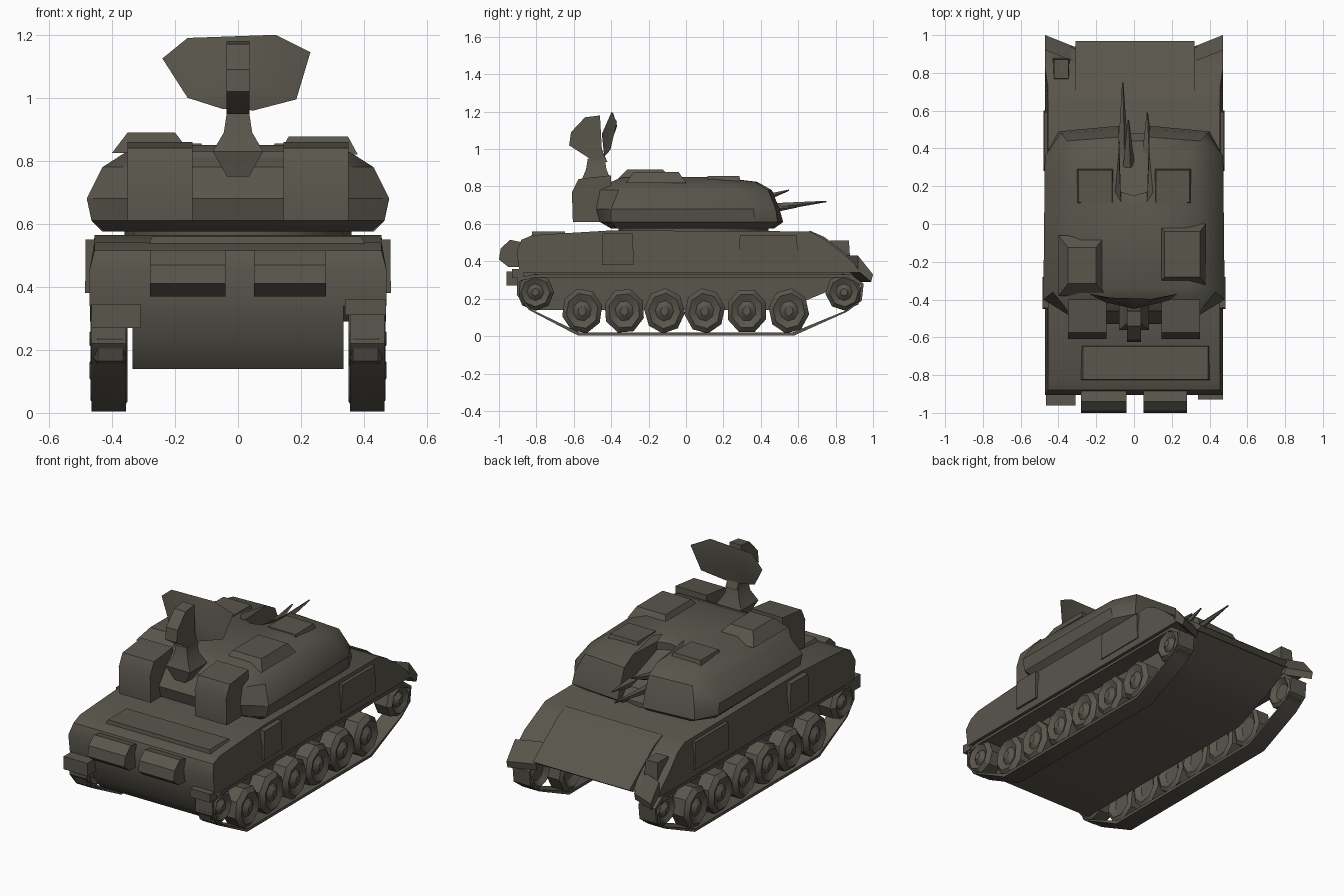
import bpy, bmesh, math

cube = bpy.data.objects.get("Cube")
if cube:
    bpy.data.objects.remove(cube, do_unlink=True)

OLIVE = (0.1, 0.092, 0.073, 1)
olive = bpy.data.materials.new("dark olive paint")
olive.use_nodes = True
olive.diffuse_color = OLIVE
bsdf = olive.node_tree.nodes["Principled BSDF"]
bsdf.inputs["Base Color"].default_value = OLIVE
bsdf.inputs["Roughness"].default_value = 0.8


def finish(name, bm, mirror=False):
    """Turn a bmesh into a named object, optionally mirrored left to right."""
    bmesh.ops.recalc_face_normals(bm, faces=bm.faces)
    if mirror:
        seam = [f for f in bm.faces if all(abs(v.co.x) < 1e-4 for v in f.verts)]
        bmesh.ops.delete(bm, geom=seam, context='FACES')
    mesh = bpy.data.meshes.new(name)
    bm.to_mesh(mesh)
    bm.free()
    obj = bpy.data.objects.new(name, mesh)
    bpy.context.collection.objects.link(obj)
    mesh.materials.append(olive)
    if mirror:
        obj.modifiers.new("mirror", 'MIRROR').use_axis[0] = True
    bpy.ops.object.select_all(action='DESELECT')
    obj.select_set(True)
    bpy.context.view_layer.objects.active = obj
    bpy.ops.object.shade_smooth_by_angle(angle=math.radians(32))
    return obj


def loft(name, rings, mirror=False, caps=True):
    """Skin a stack of equal-length rings, closing the ends if asked."""
    bm = bmesh.new()
    rows = [[bm.verts.new(p) for p in ring] for ring in rings]
    n = len(rows[0])
    for a, b in zip(rows, rows[1:]):
        for i in range(n):
            j = (i + 1) % n
            bm.faces.new((a[i], a[j], b[j], b[i]))
    if caps:
        bm.faces.new(rows[0])
        bm.faces.new(rows[-1])
    return finish(name, bm, mirror)


def prism(name, profile, x0, x1, mirror=False, skew=0.0):
    """Extrude a side profile of (y, z) points across x; skew slides the x1 end along y."""
    return loft(name, [[(x, y + s, z) for y, z in profile] for x, s in ((x0, 0), (x1, skew))], mirror)


def box(name, x, y, z, mirror=False, taper=1.0):
    """Box between limits; taper narrows the top."""
    cx, cy = sum(x) / 2, sum(y) / 2
    corners = [(x[0], y[0]), (x[1], y[0]), (x[1], y[1]), (x[0], y[1])]
    top = [(cx + (a - cx) * taper, cy + (b - cy) * taper, z[1]) for a, b in corners]
    return loft(name, [[(a, b, z[0]) for a, b in corners], top], mirror)


# Lower hull with an upright nose and a sloped tail plate
prism("lower_hull", [(-0.89, 0.34), (-0.87, 0.22), (-0.8, 0.14), (0.52, 0.14),
                     (0.76, 0.24), (0.94, 0.34)], -0.335, 0.335)

# Upper hull, widest at mid height and leaning in towards the deck
hull = prism("upper_hull", [(-0.89, 0.34), (-0.905, 0.45), (-0.88, 0.515), (-0.82, 0.54),
                            (-0.4, 0.565), (0.66, 0.56), (0.73, 0.525), (0.83, 0.45),
                            (0.9, 0.39), (0.93, 0.34)], -0.472, 0.472)
for v in hull.data.vertices:
    if v.co.z > 0.5:
        v.co.x *= 0.965

# Rear deck plate, corner flaps and fender box
prism("rear_deck_plate", [(0.66, 0.565), (0.74, 0.53), (0.97, 0.355), (0.94, 0.335), (0.7, 0.4)],
      -0.31, 0.32)
prism("rear_flap", [(0.86, 0.43), (0.94, 0.33), (0.93, 0.29), (0.86, 0.35)], 0.32, 0.47, True, 0.06)
box("fender_box", (-0.43, -0.34), (0.76, 0.88), (0.38, 0.51), taper=0.85)

# Nose details
box("right_mudflap", (-0.465, -0.31), (-0.96, -0.87), (0.27, 0.345))
box("left_mudflap", (0.34, 0.47), (-0.93, -0.87), (0.31, 0.36))
lamp = [(-0.87, 0.37), (-0.95, 0.37), (-1.0, 0.41), (-0.99, 0.47), (-0.94, 0.515), (-0.87, 0.5)]
prism("right_nose_box", lamp, -0.28, -0.04)
prism("left_nose_box", lamp, 0.05, 0.28)
box("front_deck_plate", (-0.3, 0.42), (-0.83, -0.64), (0.5, 0.56), taper=0.92)

# Stowage on the hull flanks
box("side_bin", (0.45, 0.485), (-0.45, -0.28), (0.38, 0.55), True, 0.95)
box("side_locker", (0.45, 0.478), (0.28, 0.6), (0.38, 0.54), True, 0.95)

# Running gear: dished wheels with a raised hub
CENTRES = [-0.805, -0.555, -0.33, -0.115, 0.1, 0.325, 0.55, 0.845]
for i, y in enumerate(CENTRES):
    end = i in (0, 7)
    z, r = (0.235, 0.1) if end else (0.135, 0.122)
    wide = 1 if end else 0.9
    rings = []
    for x, s in ((0.375, 0.5), (0.35, 0.8), (0.365, 1), (0.445, 1), (0.468, 0.78), (0.45, 0.45), (0.472, 0.2)):
        rings.append([(x, y + wide * r * s * math.cos(a), z + r * s * math.sin(a))
                      for a in [math.tau * (k + 0.3 * i) / 8 for k in range(8)]])
    loft("end_wheel" if end else "road_wheel", rings, True)

# Track band as a thin closed loop
path = [(-0.9, 0.31), (-0.905, 0.22), (-0.84, 0.14), (-0.58, 0.004), (0.58, 0.004),
        (0.86, 0.13), (0.94, 0.19), (0.95, 0.28), (0.88, 0.33), (-0.82, 0.33)]
sections = []
for x, sy, sz in ((0.355, 1, 1), (0.465, 1, 1), (0.465, 0.985, 0.9), (0.355, 0.985, 0.9), (0.355, 1, 1)):
    sections.append([(x, y * sy, 0.17 + (z - 0.17) * sz) for y, z in path])
loft("track_band", sections, True, caps=False)

# Turret ring
loft("turret_ring", [[(0.36 * math.cos(math.tau * k / 16), 0.04 + 0.4 * math.sin(math.tau * k / 16), z)
                      for k in range(16)] for z in (0.555, 0.59)], caps=False)

# Turret cheeks, one lofted side mirrored
levels = [
    (0.575, [(0.0, -0.4), (0.32, -0.4), (0.42, -0.37), (0.43, 0.34), (0.35, 0.45), (0.08, 0.47)]),
    (0.61, [(0.0, -0.46), (0.35, -0.46), (0.465, -0.4), (0.465, 0.37), (0.4, 0.49), (0.08, 0.52)]),
    (0.68, [(0.0, -0.5), (0.35, -0.48), (0.48, -0.4), (0.472, 0.36), (0.39, 0.48), (0.08, 0.5)]),
    (0.78, [(0.0, -0.46), (0.35, -0.46), (0.43, -0.36), (0.41, 0.3), (0.35, 0.44), (0.08, 0.46)]),
    (0.825, [(0.0, -0.4), (0.33, -0.4), (0.36, -0.34), (0.34, 0.23), (0.29, 0.37), (0.08, 0.38)]),
    (0.85, [(0.0, -0.34), (0.26, -0.34), (0.29, -0.3), (0.27, 0.1), (0.22, 0.17), (0.1, 0.17)]),
]
rings = []
for z, pts in levels:
    notch = 0.15 if z < 0.84 else 0.1
    rings.append([(x, y, z) for x, y in pts] + [(0.07, notch + 0.02, z), (0.0, notch, z)])
loft("turret_cheek", rings, True)

# Sloped turret front and the floor of the rear gun channel
prism("turret_front", [(-0.42, 0.61), (-0.51, 0.61), (-0.53, 0.68), (-0.46, 0.77), (-0.4, 0.83)],
      -0.145, 0.145)
prism("gun_channel", [(0.12, 0.8), (0.26, 0.74), (0.44, 0.67), (0.48, 0.61), (0.12, 0.61)],
      -0.08, 0.08)

# Front bins either side of the radar
prism("turret_front_bin", [(-0.4, 0.61), (-0.605, 0.61), (-0.61, 0.77), (-0.575, 0.84),
                           (-0.4, 0.86)], 0.145, 0.35, True)

# Roof hatches and plates
box("right_hatch", (-0.4, -0.15), (-0.38, -0.06), (0.825, 0.89), taper=0.6)
box("left_hatch", (0.13, 0.38), (-0.32, 0.0), (0.82, 0.878), taper=0.75)
box("rear_roof_plate", (0.1, 0.31), (0.1, 0.3), (0.8, 0.855), True, 0.85)

# Thin barrels pointing over the rear deck
for x, start, tip in ((-0.06, (0.3, 0.67), (0.75, 0.72)), (-0.03, (0.3, 0.7), (0.55, 0.78)),
                      (0.07, (0.35, 0.67), (0.59, 0.69))):
    loft("barrel", [[(x + r * math.cos(a), y, z + r * math.sin(a))
                     for a in [math.tau * k / 5 for k in range(5)]]
                    for (y, z), r in ((start, 0.035), (tip, 0.004))])

# Radar pedestal, feed arm and dish
loft("radar_pedestal", [[(sx * w, -0.48 + sy * d, z) for sx, sy in ((-1, -1), (1, -1), (1, 1), (-1, 1))]
                        for z, w, d in ((0.75, 0.035, 0.06), (0.83, 0.08, 0.08), (0.89, 0.045, 0.055),
                                        (0.95, 0.036, 0.045))])
prism("radar_feed", [(-0.5, 0.94), (-0.625, 1.02), (-0.615, 1.09), (-0.54, 1.17), (-0.46, 1.18),
                     (-0.45, 1.0), (-0.42, 0.93)], -0.037, 0.037)

outline = [(-0.24, 1.125), (-0.16, 1.19), (0.12, 1.2), (0.23, 1.145), (0.185, 0.995),
           (0.05, 0.96), (-0.05, 0.965), (-0.16, 1.0)]
bm = bmesh.new()
rim = [bm.verts.new((x, -0.425 + 0.9 * x * x + 0.12 * (z - 1.08), z)) for x, z in outline]
hub = bm.verts.new((0, -0.45, 1.08))
back = bm.verts.new((0, -0.415, 1.08))
for v, w in zip(rim, rim[1:] + rim[:1]):
    bm.faces.new((v, w, hub))
    bm.faces.new((w, v, back))
finish("radar_dish", bm)
